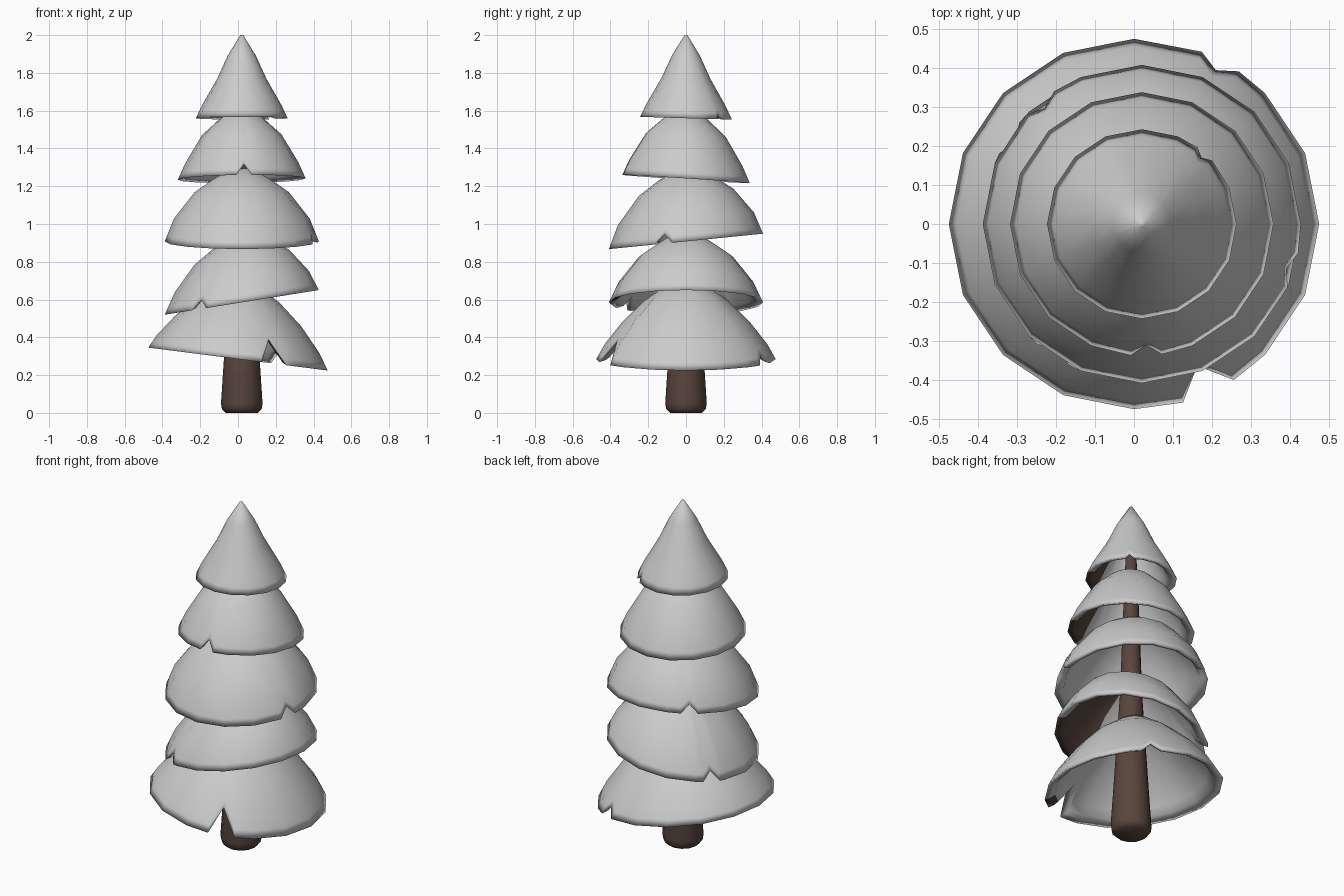
import bpy, bmesh, math

if "Cube" in bpy.data.objects:
    bpy.data.objects.remove(bpy.data.objects["Cube"])

bark = bpy.data.materials.new("bark")
bark.diffuse_color = (0.10, 0.06, 0.045, 1)
bark.use_nodes = True
bark.node_tree.nodes["Principled BSDF"].inputs["Base Color"].default_value = bark.diffuse_color
snow = bpy.data.materials.new("snow")
snow.diffuse_color = (0.6, 0.6, 0.6, 1)
snow.use_nodes = True
snow.node_tree.nodes["Principled BSDF"].inputs["Base Color"].default_value = snow.diffuse_color


def loft(name, rings, mats, brown=lambda row, i: False):
    """Skin a stack of equal-length rings and cap both ends."""
    bm = bmesh.new()
    rows = [[bm.verts.new(p) for p in ring] for ring in rings]
    n = len(rows[0])
    for k in range(len(rows) - 1):
        for i in range(n):
            j = (i + 1) % n
            f = bm.faces.new((rows[k][i], rows[k][j], rows[k + 1][j], rows[k + 1][i]))
            f.material_index = 1 if brown(k, i) else 0
    bm.faces.new(rows[0])
    bm.faces.new(rows[-1])
    bmesh.ops.recalc_face_normals(bm, faces=bm.faces)
    for f in bm.faces:
        f.smooth = True
    me = bpy.data.meshes.new(name)
    bm.to_mesh(me)
    bm.free()
    for m in mats:
        me.materials.append(m)
    ob = bpy.data.objects.new(name, me)
    bpy.context.collection.objects.link(ob)
    return ob


def radius_at(profile, z):
    for (r0, z0), (r1, z1) in zip(profile, profile[1:]):
        if z <= z1:
            return r0 + (r1 - r0) * (z - z0) / (z1 - z0)
    return profile[-1][0]


def tier(name, base, cx, profile, tilt, fade, notches, brown_range, lip_only=False):
    """Hollow tilted skirt: 16 sides, with notches (angle, depth) in the rim."""
    H = profile[-1][1]
    angles = [(i * 22.5 - 180, 0) for i in range(16)]
    for a, d in notches:
        w = 5 + 30 * d
        angles = [p for p in angles if abs(p[0] - a) > w + 3]
        angles += [(a - w, 0), (a, d), (a + w, 0)]
    angles.sort()

    def ring(z, inset, drop=0):
        pts = []
        for a, d in angles:
            zz = d + z * (H - d) / H
            r = max(radius_at(profile, zz) - inset, 0.008)
            x, y = r * math.cos(math.radians(a)), r * math.sin(math.radians(a))
            k = 1 - fade * zz / H
            pts.append((cx + x, y, base + zz - drop + k * (tilt[0] * x + tilt[1] * y)))
        return pts

    heights = [0, 0.035] + [z for _, z in profile[1:]]
    outer = [ring(z, 0) for z in reversed(heights)]
    inner = [ring(z, 0.035, 0.012 if z else -0.01) for z in heights]
    first_inner = len(outer) - 1

    def brown(row, i):
        if not brown_range or row < first_inner or (lip_only and row > first_inner + 1):
            return False
        return brown_range[0] <= angles[i][0] < brown_range[1]

    return loft(name, outer + inner, [snow, bark], brown)


# Trunk running up through all tiers
trunk_profile = [(0.085, 0), (0.105, 0.02), (0.11, 0.05), (0.095, 0.28), (0.06, 0.85),
                 (0.036, 1.55), (0.015, 1.96)]
loft("trunk", [[(0.02 + r * math.cos(math.tau * i / 12), r * math.sin(math.tau * i / 12), z)
                for i in range(12)] for r, z in trunk_profile], [bark])

# Snowy branch tiers, bottom to top
tier("bottom_tier", 0.285, 0.0,
     [(0.475, 0), (0.43, 0.08), (0.335, 0.2), (0.22, 0.31), (0.05, 0.43)],
     (-0.128, 0.0), 0.8, [(-66, 0.12), (62, 0.05)], (-67, -50), True)
tier("second_tier", 0.585, 0.02,
     [(0.408, 0), (0.355, 0.11), (0.25, 0.24), (0.14, 0.315), (0.04, 0.38)],
     (0.16, 0.0), 0.0, [(-124, 0.05), (147, 0.05)], (-95, -30))
tier("middle_tier", 0.908, 0.02,
     [(0.408, 0), (0.36, 0.12), (0.25, 0.26), (0.15, 0.33), (0.04, 0.39)],
     (0.0, 0.1), 0.3, [(-17, 0.05), (130, 0.05)], None)
tier("fourth_tier", 1.238, 0.02,
     [(0.338, 0), (0.3, 0.085), (0.21, 0.235), (0.11, 0.325), (0.03, 0.37)],
     (0.01, -0.065), 0.3, [(-88, 0.06)], (-80, -30))
tier("top_tier", 1.56, 0.02,
     [(0.243, 0), (0.21, 0.07), (0.13, 0.21), (0.075, 0.33), (0.004, 0.44)],
     (0.0, -0.03), 0.5, [(48, 0.03)], (-80, -30))
